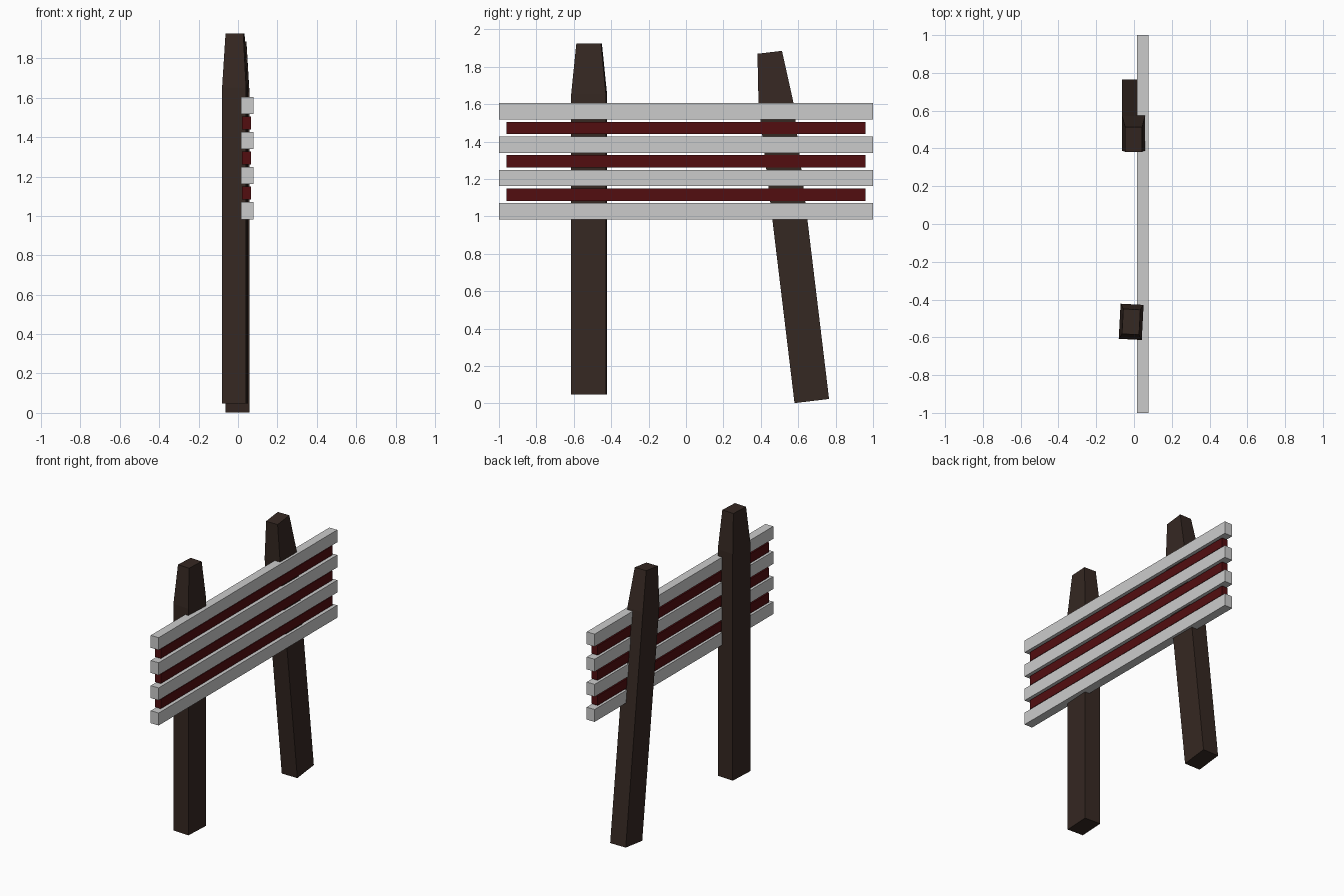
import bpy, bmesh
from math import radians
from mathutils import Vector

if "Cube" in bpy.data.objects:
    bpy.data.objects.remove(bpy.data.objects["Cube"])


def material(name, rgb):
    m = bpy.data.materials.new(name)
    m.diffuse_color = (*rgb, 1)
    m.use_nodes = True
    m.node_tree.nodes["Principled BSDF"].inputs["Base Color"].default_value = m.diffuse_color
    return m


def add_object(name, bm, mat=None):
    bmesh.ops.recalc_face_normals(bm, faces=bm.faces)
    me = bpy.data.meshes.new(name)
    bm.to_mesh(me)
    bm.free()
    ob = bpy.data.objects.new(name, me)
    bpy.context.collection.objects.link(ob)
    if mat:
        me.materials.append(mat)
    return ob


def slat(name, x0, x1, half_length, z, height, mat=None):
    bm = bmesh.new()
    bmesh.ops.create_cube(bm, size=1)
    bmesh.ops.scale(bm, vec=(x1 - x0, half_length * 2, height), verts=bm.verts)
    ob = add_object(name, bm, mat)
    ob.location = ((x0 + x1) / 2, 0, z)


def post(name, location, rotation, mat):
    # square-cut post with a tapered, blunt top: (z, half x, half y)
    sections = [(0, .061, .093), (1.605, .061, .093), (1.878, .045, .066)]
    bm = bmesh.new()
    rings = [[bm.verts.new((sx * hx, sy * hy, z))
              for sx, sy in ((-1, -1), (1, -1), (1, 1), (-1, 1))]
             for z, hx, hy in sections]
    for a, b in zip(rings, rings[1:]):
        for i in range(4):
            j = (i + 1) % 4
            bm.faces.new((a[i], a[j], b[j], b[i]))
    bm.faces.new(rings[0][::-1])
    bm.faces.new(rings[-1])
    ob = add_object(name, bm, mat)
    ob.location = location
    ob.rotation_euler = [radians(r) for r in rotation]


wood = material("dark_wood", (.036, .021, .016))
red = material("dark_red", (.085, .004, .005))

# Posts: one upright with a slight twist, one leaning
post("upright_post", (-.015, -.518, .047), (0, 0, -3), wood)
post("leaning_post", (-.002, .6725, .0125), (6.88, 0, 0), wood)

# Wide grey boards with narrow red boards between them
for i in range(4):
    slat(f"grey_board_{i + 1}", .016, .078, 1, 1.027 + i * .178, .088)
for i in range(3):
    slat(f"red_board_{i + 1}", .02, .067, .96, 1.116 + i * .178, .066, red)
